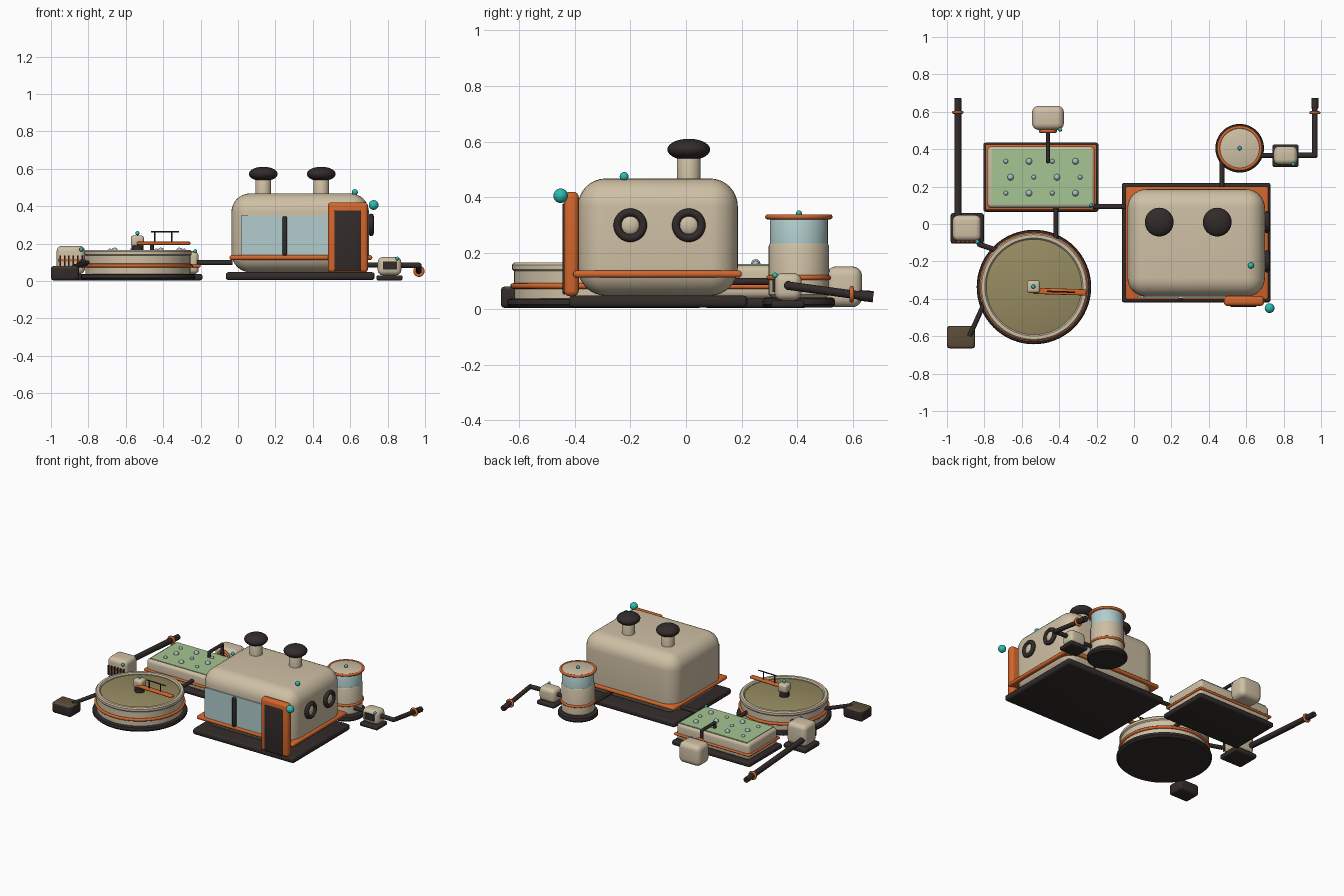
import bpy, bmesh, math
from mathutils import Vector, Matrix

if "Cube" in bpy.data.objects:
    bpy.data.objects.remove(bpy.data.objects["Cube"], do_unlink=True)


def material(name, r, g, b):
    lin = [(c / 255 / 12.92) if c < 11 else ((c / 255 + 0.055) / 1.055) ** 2.4 for c in (r, g, b)]
    m = bpy.data.materials.new(name)
    m.use_nodes = True
    m.diffuse_color = (*lin, 1)
    bsdf = next(n for n in m.node_tree.nodes if n.type == 'BSDF_PRINCIPLED')
    bsdf.inputs["Base Color"].default_value = (*lin, 1)
    return m


CREAM = material("cream", 207, 192, 165)
ORANGE = material("orange", 212, 102, 44)
DARK = material("charcoal", 50, 43, 42)
GREEN = material("algae green", 165, 197, 146)
OLIVE = material("olive water", 150, 139, 97)
GLASS = material("pale blue glass", 178, 205, 205)
TEAL = material("teal", 42, 190, 175)
BUBBLE = material("bubble grey", 172, 188, 196)
BROWN = material("sludge brown", 92, 76, 56)
made = []


def finish(name, bm, mat, loc=(0, 0, 0)):
    bmesh.ops.recalc_face_normals(bm, faces=bm.faces[:])
    me = bpy.data.meshes.new(name)
    bm.to_mesh(me)
    bm.free()
    me.materials.append(mat)
    ob = bpy.data.objects.new(name, me)
    ob.location = loc
    bpy.context.collection.objects.link(ob)
    made.append(ob)
    return ob


def box(name, x, y, z, mat, bevel=0.0, seg=3):
    """Rounded box from (min, max) ranges."""
    bm = bmesh.new()
    size = [b - a for a, b in (x, y, z)]
    mid = [(a + b) / 2 for a, b in (x, y, z)]
    bmesh.ops.create_cube(bm, size=1, matrix=Matrix.Diagonal((*size, 1)))
    if bevel:
        bmesh.ops.bevel(bm, geom=bm.edges[:], offset=bevel, segments=seg, profile=0.5, affect='EDGES')
    return finish(name, bm, mat, mid)


def ball(name, loc, r, mat, scale=(1, 1, 1)):
    bm = bmesh.new()
    bmesh.ops.create_uvsphere(bm, u_segments=24, v_segments=14, radius=r)
    bmesh.ops.scale(bm, vec=scale, verts=bm.verts[:])
    return finish(name, bm, mat, loc)


def rod(name, a, b, r, mat=DARK):
    """Capped cylinder between two points."""
    a, b = Vector(a), Vector(b)
    d = b - a
    bm = bmesh.new()
    bmesh.ops.create_cone(bm, cap_ends=True, segments=20, radius1=r, radius2=r, depth=d.length,
                          matrix=d.to_track_quat('Z', 'Y').to_matrix().to_4x4())
    return finish(name, bm, mat, (a + b) / 2)


def pipe(name, points, r):
    """Bent pipe: straight runs with round elbows."""
    for i, (a, b) in enumerate(zip(points, points[1:])):
        rod(f"{name}_run_{i + 1}", a, b, r)
    for p in points[1:-1]:
        ball(name + "_elbow", p, r, DARK)


def lathe(name, profile, loc, mat, steps=64):
    """Spin (radius, height) points around z."""
    bm = bmesh.new()
    vs = [bm.verts.new((r, 0, z)) for r, z in profile]
    es = [bm.edges.new(p) for p in zip(vs, vs[1:])]
    bmesh.ops.spin(bm, geom=vs + es, cent=(0, 0, 0), axis=(0, 0, 1), angle=math.tau, steps=steps)
    bmesh.ops.remove_doubles(bm, verts=bm.verts[:], dist=1e-5)
    return finish(name, bm, mat, loc)


def drum(name, loc, r, z0, z1, mat, edge=0.01):
    e = edge
    return lathe(name, [(0, z0), (r - e, z0), (r, z0 + e), (r, z1 - e), (r - e * .3, z1 - e * .3),
                        (r - e, z1), (0, z1)], loc, mat)


def ring(name, loc, major, minor, mat, axis='Z'):
    prof = [(major + minor * math.cos(t * math.tau / 12), minor * math.sin(t * math.tau / 12))
            for t in range(13)]
    ob = lathe(name, prof, loc, mat, 48)
    if axis == 'X':
        ob.rotation_euler.y = math.pi / 2
    if axis == 'Y':
        ob.rotation_euler.x = math.pi / 2
    return ob


# Main cabin
box("cabin_base", (-.065, .73), (-.42, .22), (.005, .047), DARK, .014)
box("cabin_body", (-.035, .70), (-.388, .186), (.047, .468), CREAM, .1, 8)
box("cabin_band", (-.045, .718), (-.405, .2), (.112, .138), ORANGE, .011)
box("cabin_window", (.015, .49), (-.395, -.386), (.13, .35), GLASS)
box("window_mullion", (.238, .263), (-.41, -.385), (.135, .345), DARK, .008)
box("door_frame", (.48, .695), (-.438, -.385), (.045, .42), ORANGE, .02, 4)
box("door_panel", (.515, .655), (-.444, -.43), (.052, .378), DARK, .006)
ball("door_lamp", (.725, -.45, .406), .026, TEAL)
ball("roof_lamp", (.625, -.222, .475), .016, TEAL)
for y in (-.2, .01):
    ring("porthole_ring", (.712, y, .3), .046, .014, DARK, 'X')
    ball("porthole_lens", (.705, y, .3), .036, CREAM, (.5, 1, 1))
for x in (.135, .445):
    drum("vent_stem", (x, .01, 0), .042, .44, .55, CREAM)
    ball("vent_cap", (x, .01, .572), .077, DARK, (1, 1, .5))

# Glass column tank
COL = (.565, .405, 0)
drum("column_base", COL, .13, .005, .04, DARK)
drum("column_body", COL, .108, .04, .238, CREAM, .012)
ring("column_band", COL[:2] + (.112,), .107, .009, ORANGE)
drum("column_glass", COL, .104, .23, .325, GLASS, .002)
drum("column_lid", COL, .108, .322, .336, CREAM, .004)
ring("column_rim", COL[:2] + (.33,), .112, .009, ORANGE)
ball("column_lamp", COL[:2] + (.342,), .011, TEAL)
rod("column_feed_pipe", (.47, .15, .098), (.47, .37, .098), .013)

# Outlet pump
box("outlet_base", (.74, .88), (.305, .425), (.003, .03), DARK, .01)
box("outlet_body", (.747, .873), (.318, .415), (.03, .128), CREAM, .028, 5)
box("outlet_screen", (.775, .85), (.311, .32), (.06, .105), DARK)
ball("outlet_lamp", (.852, .32, .12), .01, TEAL)
rod("outlet_inlet", (.66, .367, .085), (.76, .367, .085), .013)
pipe("outlet_pipe", [(.86, .367, .085), (.967, .367, .083), (.967, .63, .047)], .015)
rod("outlet_nozzle", (.967, .62, .049), (.967, .672, .042), .019)
ring("outlet_collar", (.967, .595, .052), .022, .008, ORANGE, 'Y')

# Green growing bed
box("bed_base", (-.805, -.19), (.065, .435), (.003, .037), DARK, .012)
box("bed_body", (-.785, -.21), (.085, .415), (.037, .157), CREAM, .025, 4)
box("bed_band", (-.795, -.2), (.075, .425), (.072, .088), ORANGE, .007)
box("bed_surface", (-.762, -.228), (.103, .402), (.152, .16), GREEN)
ball("bed_lamp", (-.228, .1, .16), .01, TEAL)
for row, (y, x0) in enumerate(((.165, -.685), (.25, -.66), (.335, -.685))):
    for i in range(4):
        ball("bubble", (x0 + i * .124, y, .161), .012 + .005 * ((i + row) % 2), BUBBLE)
rod("cabin_to_bed_pipe", (-.22, .093, .098), (-.03, .093, .098), .014)
rod("bed_to_pool_pipe", (-.418, .1, .098), (-.418, -.09, .098), .013)

# Dosing box behind the bed
box("dosing_box", (-.545, -.375), (.503, .632), (.006, .152), CREAM, .035, 5)
ring("dosing_collar", (-.46, .496, .1), .04, .009, ORANGE, 'Y')
pipe("dosing_pipe", [(-.46, .52, .1), (-.46, .48, .1), (-.46, .48, .195), (-.46, .335, .195),
                     (-.46, .335, .155)], .011)
ball("dosing_lamp", (-.395, .505, .135), .011, TEAL)

# Round settling pool
POOL = (-.535, -.337, 0)
drum("pool_base", POOL, .306, .003, .037, DARK, .012)
lathe("pool_wall", [(.255, .037), (.28, .037), (.28, .135), (.287, .142), (.287, .158), (.28, .166),
                    (.262, .166), (.255, .158), (.255, .037)], POOL, CREAM)
ring("pool_band", POOL[:2] + (.082,), .284, .01, ORANGE)
drum("pool_water", POOL, .257, .04, .153, OLIVE, .001)
rod("pool_hub", (-.538, -.335, .15), (-.538, -.335, .2), .032)
box("hub_cap", (-.573, -.503), (-.368, -.302), (.185, .243), CREAM, .014)
ball("hub_lamp", (-.538, -.335, .255), .011, TEAL)
arm = box("skimmer_arm", (-.54, -.255), (-.378, -.345), (.193, .21), ORANGE, .006)
arm.rotation_euler.z = -.03
rod("rail_top", (-.465, -.36, .262), (-.315, -.365, .262), .004)
for x in (-.445, -.355):
    rod("rail_post", (x, -.362, .2), (x, -.362, .262), .004)

# Intake pump
box("intake_base", (-.98, -.803), (-.105, .058), (.003, .037), DARK, .012)
box("intake_body", (-.97, -.818), (-.09, .047), (.037, .188), CREAM, .03, 5)
box("intake_band", (-.96, -.828), (-.096, -.088), (.105, .117), ORANGE)
for i in range(6):
    x = -.955 + i * .0235
    box("intake_slat", (x, x + .008), (-.102, -.088), (.07, .135), DARK)
ball("intake_lamp", (-.838, -.095, .168), .011, TEAL)
pipe("intake_to_pool_pipe", [(-.85, -.06, .1), (-.825, -.11, .1), (-.735, -.14, .1)], .014)
rod("intake_pipe", (-.942, .02, .09), (-.942, .672, .045), .019)
ring("intake_collar", (-.942, .597, .05), .023, .008, ORANGE, 'Y')

# Sludge box with a brown top face
sludge = box("sludge_box", (-1.0, -.85), (-.665, -.545), (.003, .08), DARK, .015)
sludge.data.materials.append(BROWN)
for f in sludge.data.polygons:
    if f.normal.z > .7:
        f.material_index = 1
rod("sludge_pipe", (-.88, -.6, .075), (-.79, -.4, .1), .013)

# Smooth curved parts, keep hard edges
bpy.ops.object.select_all(action='DESELECT')
for ob in made:
    ob.select_set(True)
bpy.context.view_layer.objects.active = made[0]
bpy.ops.object.shade_smooth_by_angle(angle=math.radians(35))
